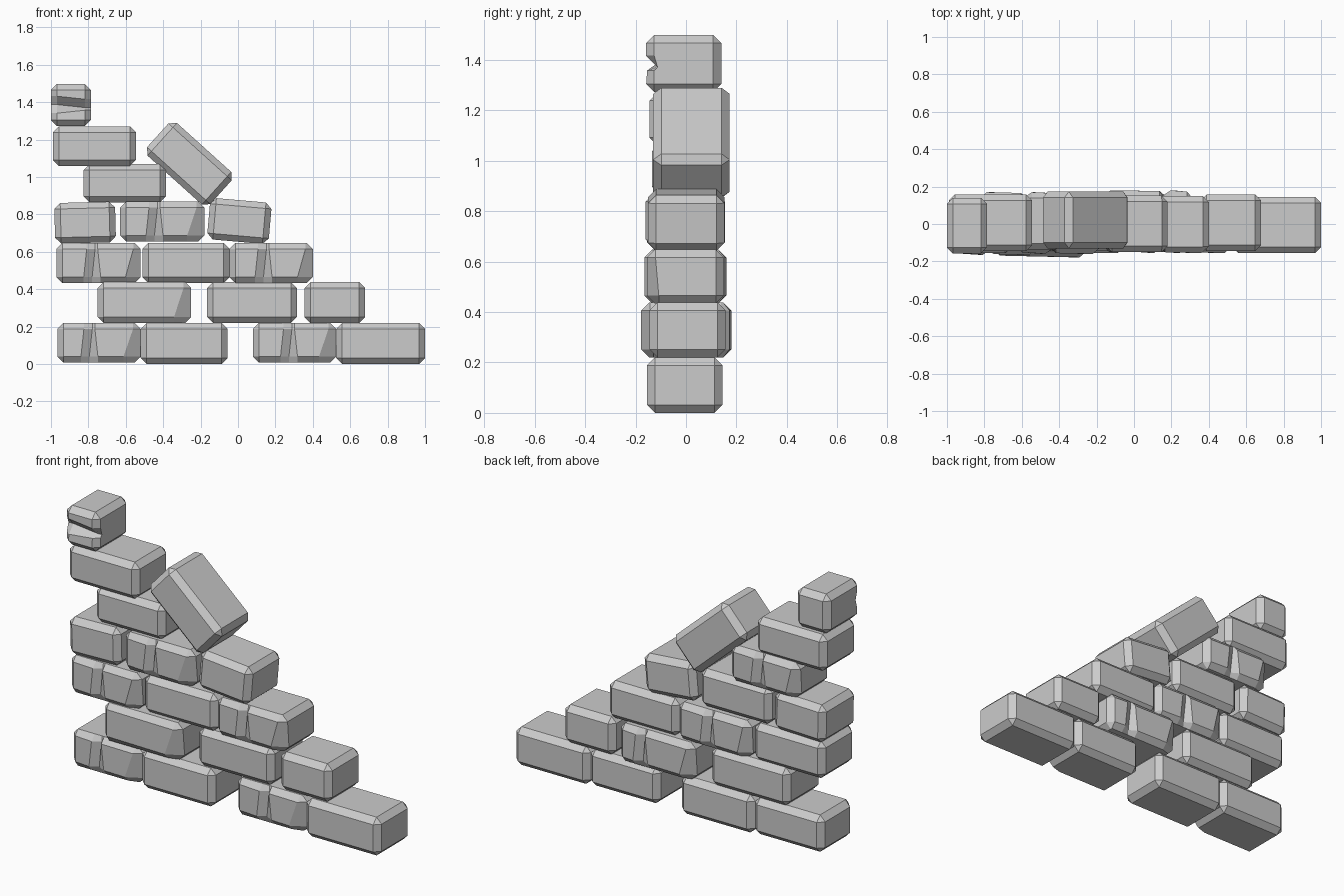
import bpy, bmesh, math

if "Cube" in bpy.data.objects:
    bpy.data.objects.remove(bpy.data.objects["Cube"])

stone = bpy.data.materials.new("stone_grey")
stone.diffuse_color = (0.6, 0.6, 0.6, 1)
stone.use_nodes = True
stone.node_tree.nodes["Principled BSDF"].inputs["Base Color"].default_value = stone.diffuse_color


def clamp(v, m):
    return max(-m, min(m, v))


def brick(name, x, y, z, tilt=0, flip=False, crack=None, depth=0.03, chip=0.0, size=None, c=0.032):
    """Chamfered block; crack = groove position along the face (-1..1), chip = widened lower corner."""
    lx, ly, lz = size or (x[1] - x[0], y[1] - y[0], z[1] - z[0])
    hx, hy, hz = lx / 2, ly / 2, lz / 2
    bm = bmesh.new()
    rings = []
    # Four stacked plan outlines; first and last are inset to form the chamfers
    for level, inset in ((-hz, c), (-hz + c, 0), (hz - c, 0), (hz, c)):
        cut = chip if level < 0 else chip * 0.15
        plan = [(-hx, -hy + c + chip * 0.2), (-hx + c, -hy + chip * 0.15)]
        if crack is not None:
            g = crack * hx
            lean = 0.008 if level > 0 else -0.008
            plan += [(g - 0.045 + lean, -hy), (g + lean, -hy + depth), (g + 0.03 - lean, -hy + 0.004)]
        plan += [(hx - c - cut, -hy), (hx, -hy + c + cut * 0.3), (hx, hy - c),
                 (hx - c, hy), (-hx + c, hy), (-hx, hy - c)]
        rings.append([bm.verts.new((clamp(px, hx - inset), clamp(py, hy - inset), level))
                      for px, py in plan])
    n = len(rings[0])
    for a, b in zip(rings, rings[1:]):
        for i in range(n):
            j = (i + 1) % n
            bm.faces.new((a[i], a[j], b[j], b[i]))
    bm.faces.new(rings[0][::-1])
    bm.faces.new(rings[-1])
    bmesh.ops.remove_doubles(bm, verts=bm.verts, dist=0.0005)
    bmesh.ops.recalc_face_normals(bm, faces=bm.faces)
    mesh = bpy.data.meshes.new(name)
    bm.to_mesh(mesh)
    bm.free()
    mesh.materials.append(stone)
    ob = bpy.data.objects.new(name, mesh)
    ob.location = (sum(x) / 2, sum(y) / 2, sum(z) / 2)
    ob.rotation_euler = (0, math.radians(tilt), math.pi if flip else 0)
    bpy.context.collection.objects.link(ob)


# First course
Y1 = (-0.155, 0.145)
brick("course1_brick_a", (-0.965, -0.52), Y1, (0.008, 0.22), crack=-0.2, chip=0.06)
brick("course1_brick_b", (-0.52, -0.055), Y1, (0, 0.22))
brick("course1_brick_c", (0.08, 0.525), Y1, (0.008, 0.22), crack=-0.1, chip=0.06)
brick("course1_brick_d", (0.525, 1.0), Y1, (0, 0.22))
# Second course
Z2 = (0.22, 0.438)
brick("course2_brick_a", (-0.75, -0.25), (-0.178, 0.15), Z2, chip=0.06)
brick("course2_brick_b", (-0.165, 0.315), (-0.145, 0.18), Z2, flip=True, crack=-0.35, chip=0.05)
brick("course2_brick_c", (0.355, 0.68), (-0.145, 0.157), Z2)
# Third course
Z3 = (0.433, 0.648)
brick("course3_brick_a", (-0.97, -0.52), (-0.165, 0.145), Z3, crack=-0.12, chip=0.05)
brick("course3_brick_b", (-0.51, -0.045), (-0.145, 0.16), Z3, flip=True, crack=-0.1, chip=0.04)
brick("course3_brick_c", (-0.045, 0.4), (-0.155, 0.15), Z3, crack=-0.15, chip=0.05)
# Fourth course
brick("course4_brick_a", (-0.98, -0.655), (-0.155, 0.155), (0.648, 0.865), tilt=-1.5)
brick("course4_brick_b", (-0.63, -0.18), (-0.16, 0.145), (0.655, 0.87), crack=-0.15, chip=0.06)
brick("course4_brick_c", (-0.16, 0.175), (-0.15, 0.152), (0.645, 0.885), tilt=5,
      size=(0.33, 0.302, 0.222))
# Fifth and sixth courses
brick("course5_brick", (-0.825, -0.385), (-0.135, 0.17), (0.865, 1.07), flip=True, crack=-0.1, chip=0.04)
brick("course6_brick", (-0.99, -0.545), (-0.145, 0.158), (1.06, 1.27))
# Split top block, standing on end
brick("top_block", (-1.0, -0.787), (-0.158, 0.14), (1.272, 1.498), tilt=90, crack=0.05,
      depth=0.045, size=(0.226, 0.298, 0.213))
# Toppled brick leaning on the stair of courses
brick("leaning_brick", (-0.485, -0.035), (-0.13, 0.173), (0.857, 1.285), tilt=42,
      size=(0.455, 0.303, 0.235))
